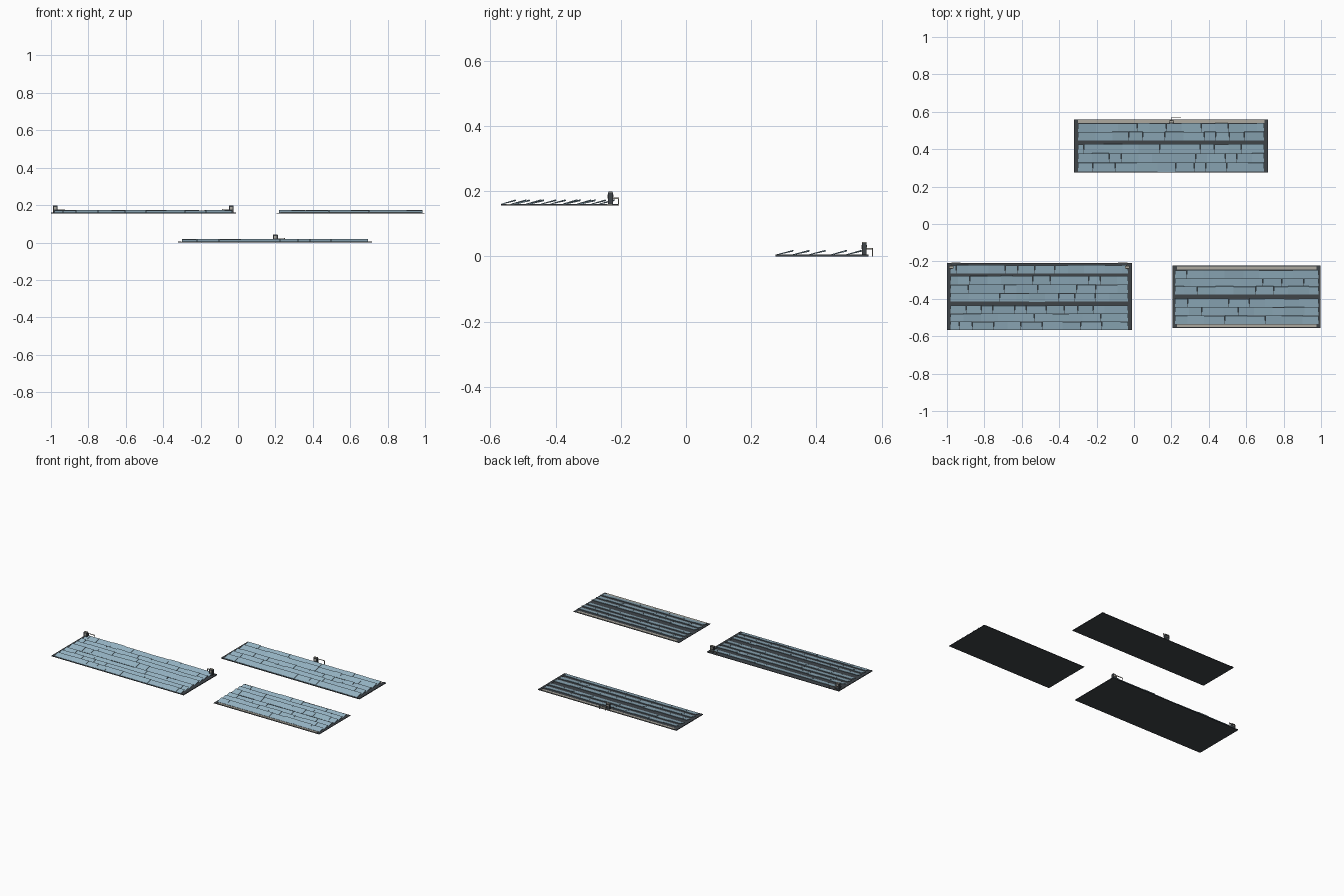
import bpy, bmesh, math, random
from mathutils import Matrix, Vector

random.seed(4)
cube = bpy.data.objects.get("Cube")
if cube:
    bpy.data.objects.remove(cube, do_unlink=True)


def make_material(name, rgb):
    mat = bpy.data.materials.new(name)
    mat.use_nodes = True
    color = (*rgb, 1)
    mat.diffuse_color = color
    mat.node_tree.nodes["Principled BSDF"].inputs["Base Color"].default_value = color
    return mat


SLATE = make_material("slate blue", (0.32, 0.48, 0.58))
DARK = make_material("dark backing", (0.05, 0.058, 0.066))
STONE = make_material("weathered beige", (0.42, 0.4, 0.35))


def add_box(bm, lo, hi, tilt=0.0):
    """Box between two corners, tilted about its low front edge."""
    lo, hi = Vector(lo), Vector(hi)
    size = hi - lo
    turn = Matrix.Translation(lo) @ Matrix.Rotation(tilt, 4, 'X')
    place = turn @ Matrix.Translation(size / 2) @ Matrix.Diagonal((*size, 1))
    bmesh.ops.create_cube(bm, size=1, matrix=place)


def finish(name, bm, mat):
    mesh = bpy.data.meshes.new(name)
    bm.to_mesh(mesh)
    bm.free()
    mesh.materials.append(mat)
    obj = bpy.data.objects.new(name, mesh)
    bpy.context.collection.objects.link(obj)


def boxes(name, mat, *corners):
    bm = bmesh.new()
    for lo, hi in corners:
        add_box(bm, lo, hi)
    finish(name, bm, mat)


def slate_rows(name, x0, x1, z, bands, gap=0.0012):
    """Courses of thin slates of uneven width, each raised at its rear edge."""
    bm = bmesh.new()
    for y0, y1, count in bands:
        pitch = (y1 - y0) / count
        for row in range(count):
            y = y0 + row * pitch
            left = x0
            width = random.uniform(0.03, 0.1)
            while left < x1:
                right = left + width
                if x1 - right < 0.03:
                    right = x1
                tilt = math.atan2(random.uniform(0.01, 0.0135), pitch)
                length = pitch / math.cos(tilt) - random.uniform(-0.001, 0.002)
                add_box(bm, (left, y, z + 0.004),
                        (right - gap, y + length, z + 0.0065), tilt)
                left = right
                width = random.uniform(0.06, 0.12)
    finish(name, bm, SLATE)


def bracket(name, x, y, z, side):
    """Upright post with pale faces and cap, and a bent rail behind it."""
    boxes(name + "_post", DARK, ((x - 0.013, y, z + 0.003), (x + 0.013, y + 0.015, z + 0.04)))
    boxes(name + "_cap", STONE, ((x - 0.012, y + 0.001, z + 0.04), (x + 0.012, y + 0.014, z + 0.044)))
    boxes(name + "_face_plates", STONE,
          ((x - 0.007, y - 0.001, z + 0.022), (x + 0.007, y, z + 0.035)),
          ((x - 0.007, y + 0.015, z + 0.027), (x + 0.007, y + 0.016, z + 0.035)))
    end = x + side * 0.05
    a, b = min(x, end), max(x, end)
    back = y + 0.031
    bars = [((a, back, z + 0.021), (b, back + 0.003, z + 0.025))]
    for px in (a, b - 0.003):
        bars.append(((px, back, z), (px + 0.003, back + 0.003, z + 0.021)))
    arm = x - 0.0015
    bars.append(((arm, y + 0.015, z + 0.021), (arm + 0.003, back, z + 0.025)))
    boxes(name + "_rail", STONE, *bars)


def panel(name, x0, x1, y0, y1, z, bands, side_trim):
    boxes(name + "_backing", DARK, ((x0, y0, z), (x1, y1, z + 0.003)))
    inset = 0.02 if side_trim else 0.011
    slate_rows(name + "_slates", x0 + inset, x1 - inset, z, bands)
    if side_trim:
        boxes(name + "_side_trim", DARK,
              ((x0, y0, z + 0.003), (x0 + 0.018, y1, z + 0.005)),
              ((x1 - 0.018, y0, z + 0.003), (x1, y1, z + 0.005)))


UPPER = 0.155

# Left upper panel
panel("left_panel", -1.0, -0.01, -0.568, -0.208, UPPER,
      [(-0.565, -0.435, 3), (-0.415, -0.277, 3), (-0.265, -0.22, 1)], True)
bracket("left_panel_outer_bracket", -0.977, -0.239, UPPER, 1)
bracket("left_panel_inner_bracket", -0.036, -0.239, UPPER, -1)

# Right upper panel with pale front and rear edging
panel("right_panel", 0.207, 0.998, -0.556, -0.222, UPPER,
      [(-0.535, -0.398, 3), (-0.377, -0.246, 3)], False)
boxes("right_panel_edging", STONE,
      ((0.23, -0.552, UPPER + 0.003), (0.975, -0.536, UPPER + 0.005)),
      ((0.23, -0.243, UPPER + 0.003), (0.975, -0.226, UPPER + 0.005)))

# Rear lower panel
panel("rear_panel", -0.32, 0.717, 0.275, 0.56, 0.0,
      [(0.28, 0.428, 3), (0.447, 0.539, 2)], True)
boxes("rear_panel_edging", STONE, ((-0.3, 0.541, 0.003), (0.697, 0.556, 0.005)))
bracket("rear_panel_bracket", 0.2, 0.539, 0.0, 1)
